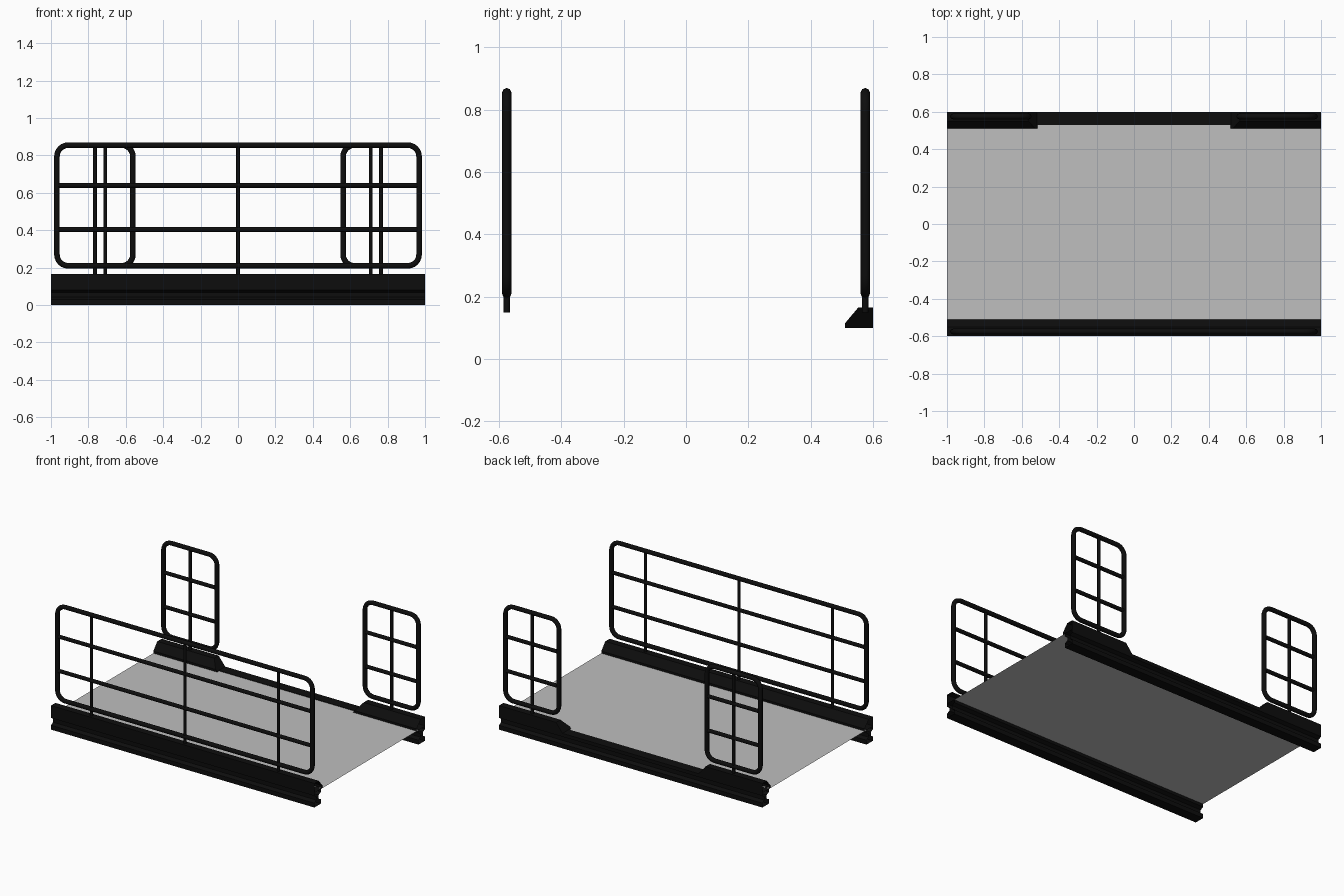
import bpy, bmesh, math
from mathutils import Vector

cube = bpy.data.objects.get("Cube")
if cube:
    bpy.data.objects.remove(cube, do_unlink=True)


def material(name, rgb):
    m = bpy.data.materials.new(name)
    m.use_nodes = True
    m.diffuse_color = (*rgb, 1)
    bsdf = m.node_tree.nodes["Principled BSDF"]
    bsdf.inputs["Base Color"].default_value = (*rgb, 1)
    bsdf.inputs["Roughness"].default_value = 0.8
    return m


BLACK = material("black steel", (0.004, 0.004, 0.004))
GREY = material("light grey deck", (0.52, 0.52, 0.52))


def finish(name, bm, mat):
    bmesh.ops.recalc_face_normals(bm, faces=bm.faces)
    mesh = bpy.data.meshes.new(name)
    bm.to_mesh(mesh)
    bm.free()
    mesh.materials.append(mat)
    ob = bpy.data.objects.new(name, mesh)
    bpy.context.collection.objects.link(ob)
    return ob


def extrusion(name, profile, side, x_start, x_end, cap_end=False):
    """Open-ended sheet tube along x; x_start and x_end are functions of height."""
    bm = bmesh.new()
    rings = [[bm.verts.new((fx(z), side * y, z)) for y, z in profile]
             for fx in (x_start, x_end)]
    n = len(profile)
    for i in range(n):
        j = (i + 1) % n
        bm.faces.new((rings[0][i], rings[0][j], rings[1][j], rings[1][i]))
    if cap_end:
        bm.faces.new(rings[1])
    return finish(name, bm, BLACK)


def tube(name, points, radius, cyclic=False):
    """Round bar along a path, turned into a smooth mesh."""
    cu = bpy.data.curves.new(name, "CURVE")
    cu.dimensions = "3D"
    cu.bevel_depth = radius
    cu.bevel_resolution = 2
    cu.use_fill_caps = not cyclic
    sp = cu.splines.new("POLY")
    sp.points.add(len(points) - 1)
    for p, co in zip(sp.points, points):
        p.co = (*co, 1)
    sp.use_cyclic_u = cyclic
    cu.materials.append(BLACK)
    ob = bpy.data.objects.new(name, cu)
    bpy.context.collection.objects.link(ob)
    bpy.ops.object.select_all(action="DESELECT")
    ob.select_set(True)
    bpy.context.view_layer.objects.active = ob
    bpy.ops.object.convert(target="MESH")
    bpy.ops.object.shade_smooth_by_angle(angle=math.radians(50))
    return ob


BOTTOM, TOP = 0.21, 0.855


def railing(name, x0, x1, y, posts):
    """Rounded frame with two mid rails and upright posts."""
    r, steps = 0.06, 6
    corners = [(x1 - r, TOP - r), (x0 + r, TOP - r), (x0 + r, BOTTOM + r), (x1 - r, BOTTOM + r)]
    path = []
    for k, (cx, cz) in enumerate(corners):
        for s in range(steps + 1):
            a = math.pi / 2 * (k + s / steps)
            path.append(Vector((cx + r * math.cos(a), y, cz + r * math.sin(a))))
    tube(name + "_frame", path, 0.015, cyclic=True)
    for z in (0.405, 0.64):
        tube(name + "_mid_rail", [(x0, y, z), (x1, y, z)], 0.013)
    for x in posts:
        tube(name + "_post", [(x, y, 0.15), (x, y, TOP)], 0.01)


# Deck sheet
bm = bmesh.new()
bm.faces.new([bm.verts.new((x, y, 0.1)) for x, y in
              ((-1, -0.53), (1, -0.53), (1, 0.53), (-1, 0.53))])
finish("deck", bm, GREY)

# Side beams with a groove on both faces
half = [(0.53, 0), (0.53, 0.03), (0.553, 0.042), (0.553, 0.068), (0.53, 0.08), (0.53, 0.103)]
beam = half + [(1.13 - y, z) for y, z in reversed(half)]
for label, side in (("front", -1), ("back", 1)):
    extrusion(label + "_beam", beam, side, lambda z: -1, lambda z: 1)

# Kerbs: one full length at the front, two short ones with sloped ends at the back
kerb = [(0.51, 0.1), (0.51, 0.115), (0.552, 0.165), (0.6, 0.165), (0.6, 0.1)]
extrusion("front_kerb", kerb, -1, lambda z: -1, lambda z: 1)
for label, s in (("left", 1), ("right", -1)):
    extrusion("back_kerb_" + label, kerb, 1, lambda z: s,
              lambda z: s * (0.515 + 0.8 * (z - 0.1)), cap_end=True)

# Railings
railing("front_railing", -0.968, 0.968, -0.575, (-0.71, 0, 0.71))
railing("back_left_railing", 0.562, 0.968, 0.575, (0.765,))
railing("back_right_railing", -0.968, -0.562, 0.575, (-0.765,))
